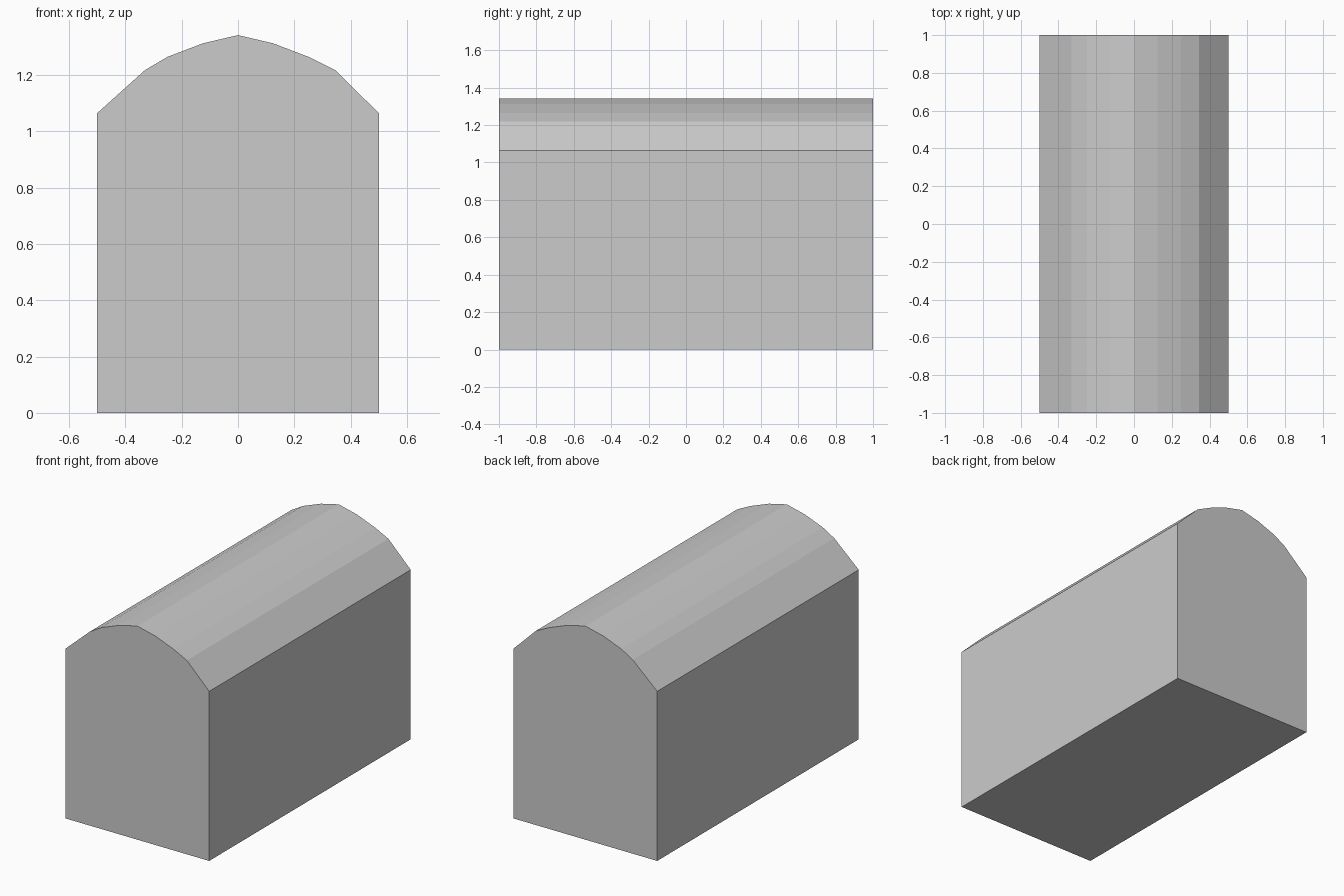
import bpy
import bmesh

if "Cube" in bpy.data.objects:
    bpy.data.objects.remove(bpy.data.objects["Cube"])

# Front outline: straight walls with a faceted barrel top
outline = [
    (-0.50, 0.0), (0.50, 0.0), (0.50, 1.065), (0.345, 1.218),
    (0.25, 1.265), (0.124, 1.313), (0.0, 1.342), (-0.124, 1.313),
    (-0.25, 1.265), (-0.33, 1.218), (-0.50, 1.065),
]

# Extrude the outline along the length
bm = bmesh.new()
front = bm.faces.new([bm.verts.new((x, -1.0, z)) for x, z in outline])
result = bmesh.ops.extrude_face_region(bm, geom=[front], use_keep_orig=True)
back_verts = [g for g in result["geom"] if isinstance(g, bmesh.types.BMVert)]
bmesh.ops.translate(bm, verts=back_verts, vec=(0.0, 2.0, 0.0))
bmesh.ops.recalc_face_normals(bm, faces=bm.faces)

# Solid arched block, flat shaded
mesh = bpy.data.meshes.new("arched_block")
bm.to_mesh(mesh)
bm.free()
block = bpy.data.objects.new("arched_block", mesh)
bpy.context.collection.objects.link(block)
